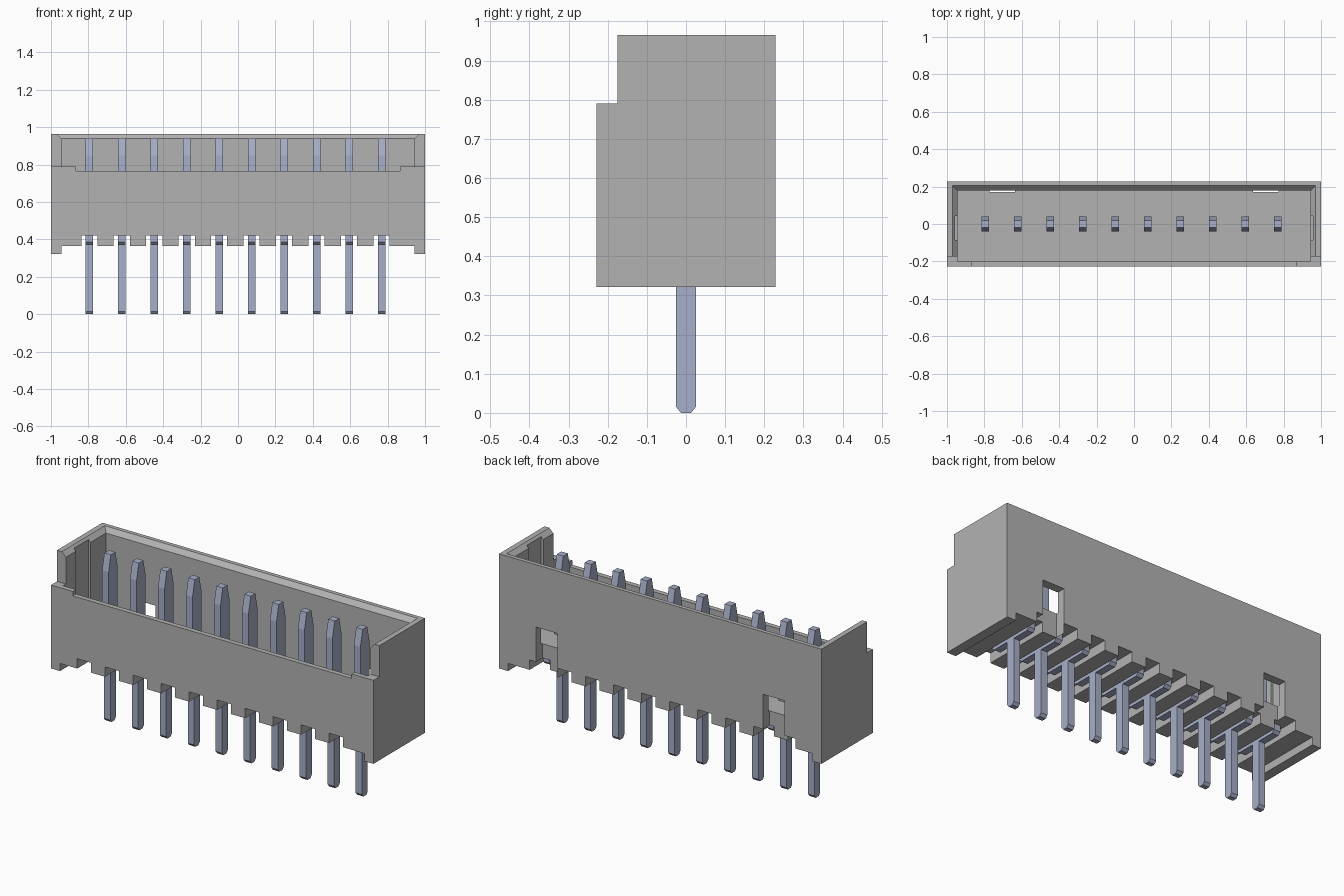
import bpy, bmesh

cube = bpy.data.objects.get("Cube")
if cube:
    bpy.data.objects.remove(cube, do_unlink=True)


def material(name, rgb):
    m = bpy.data.materials.new(name)
    m.use_nodes = True
    m.diffuse_color = (*rgb, 1)
    m.node_tree.nodes["Principled BSDF"].inputs["Base Color"].default_value = (*rgb, 1)
    return m


def make_object(name, bm, mat=None):
    bmesh.ops.recalc_face_normals(bm, faces=bm.faces)
    me = bpy.data.meshes.new(name)
    bm.to_mesh(me)
    bm.free()
    ob = bpy.data.objects.new(name, me)
    bpy.context.scene.collection.objects.link(ob)
    if mat:
        me.materials.append(mat)
    return ob


def extrude_x(name, profile, x0, x1, mat=None):
    """Extrude a (y, z) outline from x0 to x1."""
    bm = bmesh.new()
    face = bm.faces.new([bm.verts.new((x0, y, z)) for y, z in profile])
    ext = bmesh.ops.extrude_face_region(bm, geom=[face])["geom"]
    moved = [v for v in ext if isinstance(v, bmesh.types.BMVert)]
    bmesh.ops.translate(bm, verts=moved, vec=(x1 - x0, 0, 0))
    return make_object(name, bm, mat)


def box(x0, x1, y0, y1, z0, z1):
    return extrude_x("cutter", [(y0, z0), (y1, z0), (y1, z1), (y0, z1)], x0, x1)


def cut(target, cutter):
    """Subtract the cutter from the target, then discard it."""
    cutter.hide_render = True
    mod = target.modifiers.new("cut", "BOOLEAN")
    mod.operation = "DIFFERENCE"
    mod.solver = "EXACT"
    mod.object = cutter
    deps = bpy.context.evaluated_depsgraph_get()
    mesh = bpy.data.meshes.new_from_object(target.evaluated_get(deps))
    target.modifiers.clear()
    target.data = mesh
    bpy.data.objects.remove(cutter, do_unlink=True)


grey = material("housing grey", (0.45, 0.45, 0.45))
metal = material("pale blue metal", (0.39, 0.43, 0.58))

pin_xs = [-0.795 + 0.1736 * i for i in range(10)]
inner_x = 0.945

# Housing: stepped side outline, lower at the front
housing = extrude_x("housing", [(-0.228, 0.322), (0.228, 0.322), (0.228, 0.965),
                                (-0.175, 0.965), (-0.175, 0.79), (-0.228, 0.79)],
                    -1, 1, grey)

# Main cavity and the shallow dip in the front wall
cut(housing, box(-inner_x, inner_x, -0.2, 0.18, 0.5, 1.2))
cut(housing, box(-0.865, 0.865, -0.4, -0.1, 0.765, 1.2))

# Sloped lead-in round the rim, open to the front
lead_in = box(-1.005, 1.005, -0.4, 0.24, 0.9, 1.0)
for v in lead_in.data.vertices:
    if v.co.z < 0.95:
        v.co.x *= 0.905 / 1.005
        if v.co.y > 0:
            v.co.y = 0.14
cut(housing, lead_in)

# Shallow grooves in the end walls and windows in the back wall
for s in (-1, 1):
    cut(housing, box(*sorted((s * 0.9, s * 0.958)), -0.085, 0.043, 0.51, 1.2))
    cut(housing, box(*sorted((s * 0.637, s * 0.772)), 0.17, 0.4, 0.2, 0.615))

# Raised underside between the end feet, with a slot across at every pin
cut(housing, box(-inner_x, inner_x, -0.4, 0.4, 0.1, 0.365))
for x in pin_xs:
    cut(housing, box(x - 0.043, x + 0.043, -0.4, 0.4, 0.1, 0.42))

# Contact pins: chamfered tail, cross bar in the slot, tapered blade
half = [(0.013, 0), (0.025, 0.015), (0.025, 0.37), (0.125, 0.37), (0.14, 0.385),
        (0.14, 0.43), (0.04, 0.43), (0.04, 0.85), (0.02, 0.94)]
outline = half + [(-y, z) for y, z in reversed(half)]
for i, x in enumerate(pin_xs):
    extrude_x(f"contact_pin_{i + 1}", outline, x - 0.02, x + 0.02, metal)
